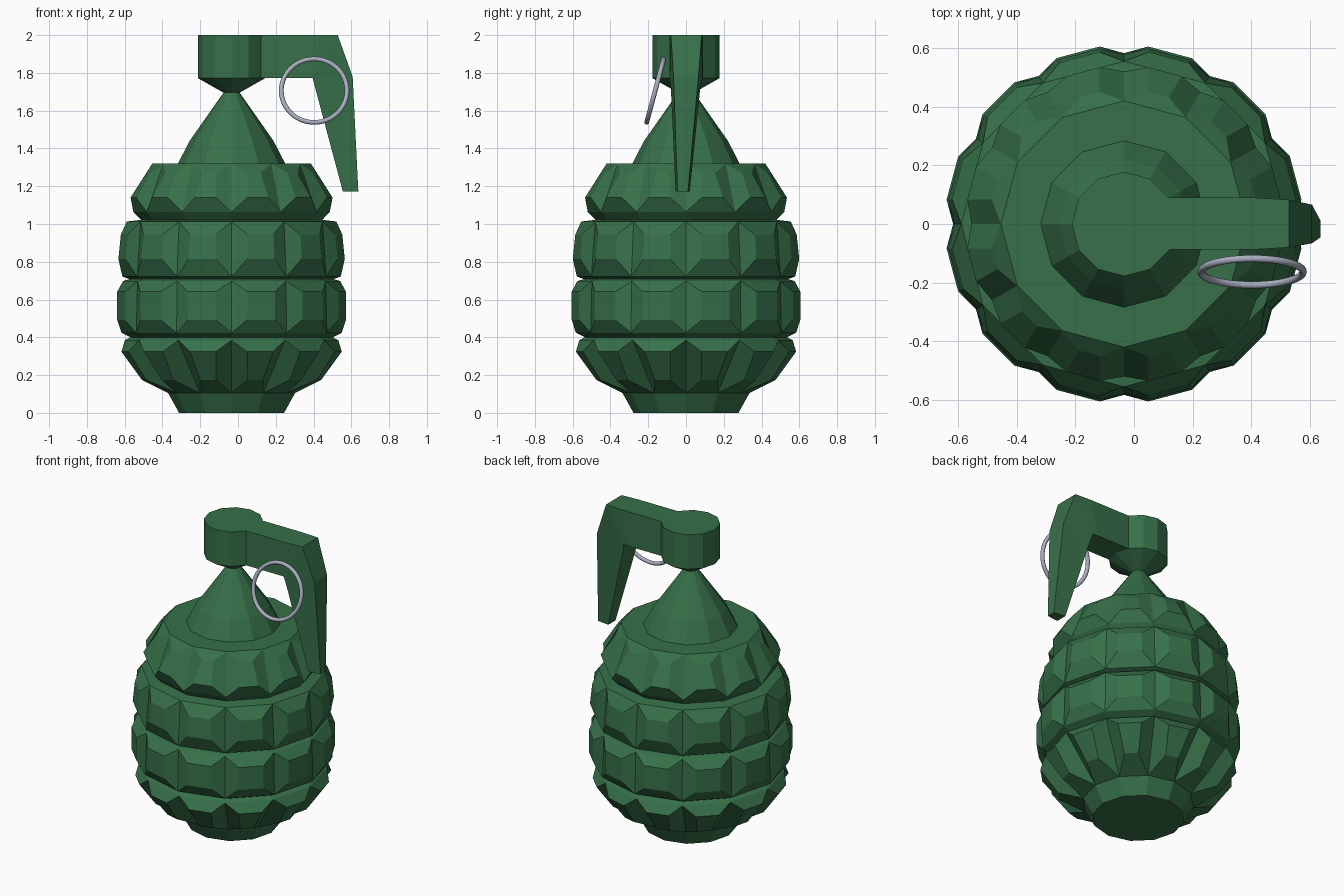
import bpy, bmesh, math
from mathutils import Vector

if "Cube" in bpy.data.objects:
    bpy.data.objects.remove(bpy.data.objects["Cube"])

CX, N = -0.034, 12  # body axis and number of sides


def material(name, rgb):
    m = bpy.data.materials.new(name)
    m.diffuse_color = (*rgb, 1)
    m.use_nodes = True
    m.node_tree.nodes["Principled BSDF"].inputs["Base Color"].default_value = m.diffuse_color
    return m


GREEN = material("dark_green", (0.038, 0.162, 0.067))
STEEL = material("pale_steel", (0.40, 0.43, 0.53))


def polar(r, a, z):
    return (CX + r * math.cos(a), r * math.sin(a), z)


def finish(bm, name, mat):
    bmesh.ops.recalc_face_normals(bm, faces=bm.faces)
    me = bpy.data.meshes.new(name)
    bm.to_mesh(me)
    bm.free()
    me.materials.append(mat)
    ob = bpy.data.objects.new(name, me)
    bpy.context.collection.objects.link(ob)
    return ob


def lathe(name, profile, bumps={}):
    """Twelve-sided turned solid; bumps[i] raises a pad on each face above ring i."""
    bm = bmesh.new()
    step = 2 * math.pi / N
    rings = [[bm.verts.new(polar(r, k * step, z)) for k in range(N)] for r, z in profile]
    for i in range(len(rings) - 1):
        for k in range(N):
            k2 = (k + 1) % N
            quad = [rings[i][k], rings[i][k2], rings[i + 1][k2], rings[i + 1][k]]
            if i not in bumps:
                bm.faces.new(quad)
                continue
            (r0, z0), (r1, z1) = bumps[i]
            d0, d1 = math.asin(0.083 / r0), math.asin(0.083 / r1)
            a, b = k * step, (k + 1) * step
            pad = [bm.verts.new(polar(*p)) for p in
                   ((r0, a + d0, z0), (r0, b - d0, z0), (r1, b - d1, z1), (r1, a + d1, z1))]
            bm.faces.new(pad)
            for j in range(4):
                j2 = (j + 1) % 4
                bm.faces.new((quad[j], quad[j2], pad[j2], pad[j]))
    bm.faces.new(rings[0])
    bm.faces.new(rings[-1])
    return finish(bm, name, GREEN)


# Body: foot, four padded bands with grooves between, flat shoulder and cone neck
lathe("body",
      [(0.278, 0), (0.336, 0.105),
       (0.565, 0.385), (0.535, 0.40),
       (0.583, 0.424), (0.575, 0.698), (0.54, 0.708),
       (0.578, 0.722), (0.555, 1.013), (0.48, 1.022),
       (0.52, 1.064), (0.42, 1.32),
       (0.284, 1.32), (0.222, 1.44), (0.042, 1.697), (0.03, 1.71)],
      {1: ((0.482, 0.175), (0.589, 0.324)),
       4: ((0.611, 0.493), (0.611, 0.642)),
       7: ((0.605, 0.815), (0.592, 0.944)),
       10: ((0.541, 1.14), (0.458, 1.27))})

# Fuse head
lathe("fuse_head", [(0.042, 1.695), (0.178, 1.772), (0.178, 2.0)])

# Safety lever: sections of (outer x, z), (inner x, z), outer y range, inner y range
bm = bmesh.new()
sections = [
    ((0.00, 2.0), (0.00, 1.772), (-0.087, 0.09), (-0.087, 0.09)),
    ((0.41, 2.0), (0.36, 1.772), (-0.087, 0.09), (-0.087, 0.09)),
    ((0.528, 2.0), (0.395, 1.772), (-0.08, 0.083), (-0.087, 0.088)),
    ((0.607, 1.78), (0.41, 1.716), (-0.066, 0.066), (-0.08, 0.075)),
    ((0.637, 1.172), (0.555, 1.172), (-0.045, 0.01), (-0.055, 0.02)),
]
rings = []
for (ox, oz), (ix, iz), (o0, o1), (i0, i1) in sections:
    rings.append([bm.verts.new(p) for p in
                  ((ox, o0, oz), (ox, o1, oz), (ix, i1, iz), (ix, i0, iz))])
for r, s in zip(rings, rings[1:]):
    for j in range(4):
        bm.faces.new((r[j], r[(j + 1) % 4], s[(j + 1) % 4], s[j]))
bm.faces.new(rings[0])
bm.faces.new(rings[-1])
finish(bm, "safety_lever", GREEN)

# Pull ring hanging at a slant in front of the lever
bpy.ops.mesh.primitive_torus_add(major_radius=0.174, minor_radius=0.0125,
                                 major_segments=48, minor_segments=12,
                                 location=(0.403, -0.163, 1.706),
                                 rotation=(math.radians(75), 0, 0))
ring = bpy.context.object
ring.name = "pull_ring"
ring.data.materials.append(STEEL)
bpy.ops.object.shade_smooth()
